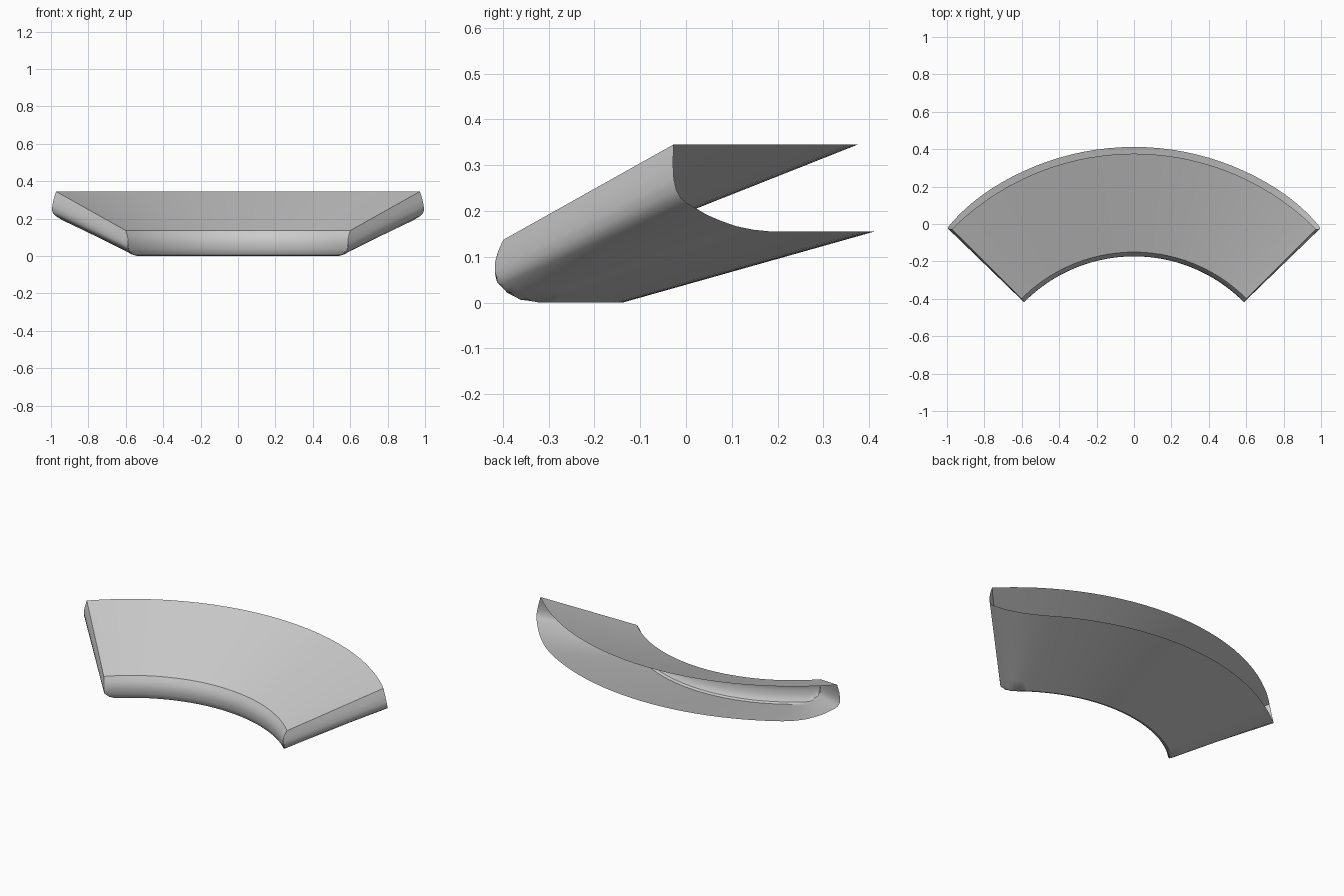
import bpy, bmesh
from math import sin, cos, pi, radians

if "Cube" in bpy.data.objects:
    bpy.data.objects.remove(bpy.data.objects["Cube"])

# Hollow quarter-ring shell: conical top and bottom skins, rounded inner and
# side walls, open along the outer arc. Ring centre is at (0, -1).
HALF = pi / 4
R_IN, R_BOT, R_OUT = 0.85, 0.862, 1.412


def z_top(r):
    return 0.137 + 0.396 * (r - R_IN)


def z_bot(r):
    return 0.282 * (r - R_BOT)


# Inner wall and bottom, as (radius, height) from the top rim outwards
profile = [(0.85, 0.137), (0.836, 0.112), (0.828, 0.088), (0.827, 0.065),
           (0.83, 0.04), (0.836, 0.021), (0.846, 0.006), (R_BOT, 0.0)]
profile += [(R_BOT + (R_OUT - R_BOT) * i / 8, z_bot(R_BOT + (R_OUT - R_BOT) * i / 8))
            for i in range(1, 9)]

# Side wall, as (inset from the end, fraction of the depth)
side = [(0, 0), (-0.01, 0.22), (-0.014, 0.4), (-0.011, 0.53), (0.0, 0.62),
        (0.018, 0.68), (0.044, 0.74), (0.075, 0.81), (0.12, 0.88),
        (0.17, 0.94), (0.23, 0.98), (0.3, 1)]
MID = 24
columns = [(d, f, -1) for d, f in side]
columns += [(j / MID, 1, 0) for j in range(1, MID)]
columns += [(d, f, 1) for d, f in reversed(side)]


def shell_point(r, z, d, f, sgn):
    g = min(1, max(0, (z_top(r) - z) / (z_top(r) - z_bot(r))))
    h = min(f, g)
    t = max(0, (r - R_BOT) / (R_OUT - R_BOT))
    w = 0.35 + 0.65 * t
    if sgn:
        if d < 0:
            d *= h / f
        ang = sgn * (HALF - d * w / r)
    else:
        edge = HALF - side[-1][0] * w / r
        ang = -edge + 2 * edge * d
    if r < R_IN and g > 0:
        r = R_IN + (r - R_IN) * h / g
    r -= 0.036 * (1 - h) * t
    return r, ang, z_top(r) + (z_bot(r) - z_top(r)) * h


def add_grid(bm, rows):
    verts = [[bm.verts.new((r * sin(a), r * cos(a) - 1, z)) for r, a, z in row]
             for row in rows]
    for a, b in zip(verts, verts[1:]):
        for i in range(len(a) - 1):
            bm.faces.new((a[i], a[i + 1], b[i + 1], b[i]))


bm = bmesh.new()

# Bottom skin with its rounded walls
body = [[shell_point(r, z, *c) for c in columns] for r, z in profile]
add_grid(bm, body)

# Top skin, sharing the rim with the walls
rim = [body[0][0][0]] + [row[0][0] for row in body[7:]]
add_grid(bm, [[(r, a, z_top(r)) for _, a, _ in body[0]] for r in rim])

bmesh.ops.remove_doubles(bm, verts=bm.verts, dist=0.0002)
bmesh.ops.recalc_face_normals(bm, faces=bm.faces)
mesh = bpy.data.meshes.new("curved_shell")
bm.to_mesh(mesh)
bm.free()

shell = bpy.data.objects.new("curved_shell", mesh)
bpy.context.collection.objects.link(shell)
bpy.context.view_layer.objects.active = shell
shell.select_set(True)
bpy.ops.object.shade_smooth_by_angle(angle=radians(35))
